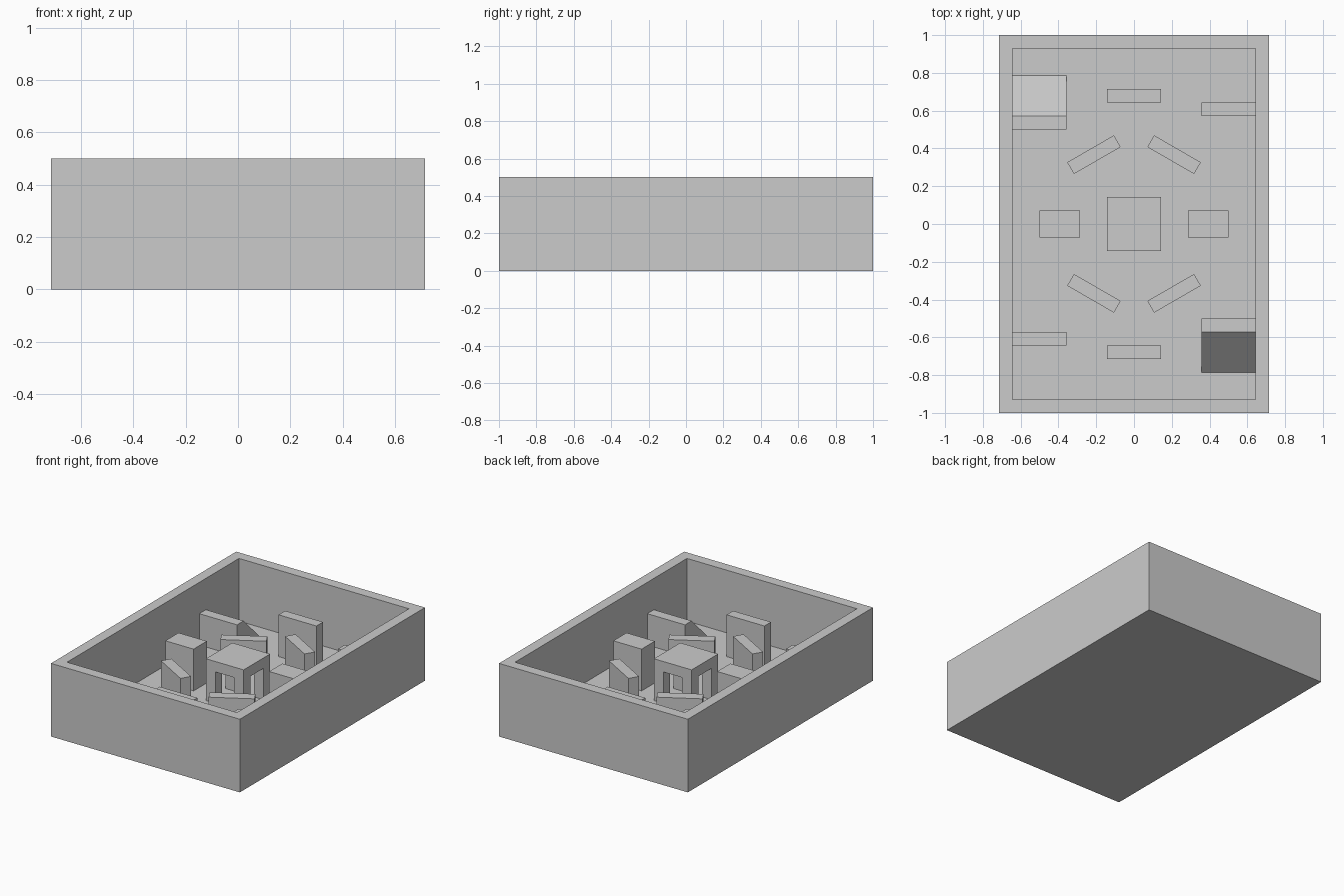
import bpy, bmesh
from math import radians
from mathutils import Matrix, Vector

if "Cube" in bpy.data.objects:
    bpy.data.objects.remove(bpy.data.objects["Cube"])

U = 1 / 14          # modelling unit: wall and floor thickness
FLOOR = U           # top of the floor


def finish(name, bm):
    bmesh.ops.recalc_face_normals(bm, faces=bm.faces)
    mesh = bpy.data.meshes.new(name)
    bm.to_mesh(mesh)
    bm.free()
    obj = bpy.data.objects.new(name, mesh)
    bpy.context.collection.objects.link(obj)
    return obj


def add_box(bm, x, y, z0, sx, sy, sz, turn=0):
    m = (Matrix.Translation((x, y, z0 + sz / 2)) @ Matrix.Rotation(radians(turn), 4, 'Z')
         @ Matrix.Diagonal((sx, sy, sz, 1)))
    return bmesh.ops.create_cube(bm, size=1, matrix=m)


def block(name, x, y, sx, sy, h, turn=0):
    """Box standing on the floor; all sizes in units."""
    bm = bmesh.new()
    add_box(bm, x * U, y * U, FLOOR, sx * U, sy * U, h * U, turn)
    return finish(name, bm)


# Walled tray: inset the top of a box and push the inner face down to floor level
bm = bmesh.new()
add_box(bm, 0, 0, 0, 20 * U, 28 * U, 7 * U)
bm.normal_update()
top = max(bm.faces, key=lambda f: f.calc_center_median().z)
bmesh.ops.inset_region(bm, faces=[top], thickness=U, use_even_offset=True)
ext = bmesh.ops.extrude_discrete_faces(bm, faces=[top])
bmesh.ops.translate(bm, verts=ext['faces'][0].verts, vec=(0, 0, -6 * U))
finish("arena_tray", bm)

# Central shelter: four corner pillars with a flat roof
bm = bmesh.new()
for sx in (-1, 1):
    for sy in (-1, 1):
        add_box(bm, sx * 1.5 * U, sy * 1.5 * U, FLOOR, U, U, 3 * U)
add_box(bm, 0, 0, 4 * U, 4 * U, 4 * U, U)
finish("central_shelter", bm)

# Everything else repeats with half-turn symmetry
for s, end in ((1, "back"), (-1, "front")):
    block(f"side_block_{end}", s * 5.5, 0, 3, 2, 4)
    block(f"end_barrier_{end}", 0, s * 9.5, 4, 1, 4)
    block(f"tall_angled_barrier_{end}", s * 2.97, s * 5.14, 4, 1, 4, -30)
    block(f"low_angled_barrier_{end}", -s * 2.97, s * 5.14, 4, 1, 3, 30)
    block(f"wall_barrier_{end}", s * 7, s * 8.5, 4, 1, 3)

    # Corner ramp: flat ledge, then a 45 degree slope towards the end wall
    profile = [(7, 1), (7, 4), (8, 4), (11, 1)]
    bm = bmesh.new()
    face = bm.faces.new([bm.verts.new((-s * 9 * U, s * y * U, z * U)) for y, z in profile])
    ext = bmesh.ops.extrude_face_region(bm, geom=[face])
    moved = [v for v in ext['geom'] if isinstance(v, bmesh.types.BMVert)]
    bmesh.ops.translate(bm, verts=moved, vec=Vector((s * 4 * U, 0, 0)))
    finish(f"corner_ramp_{end}", bm)
